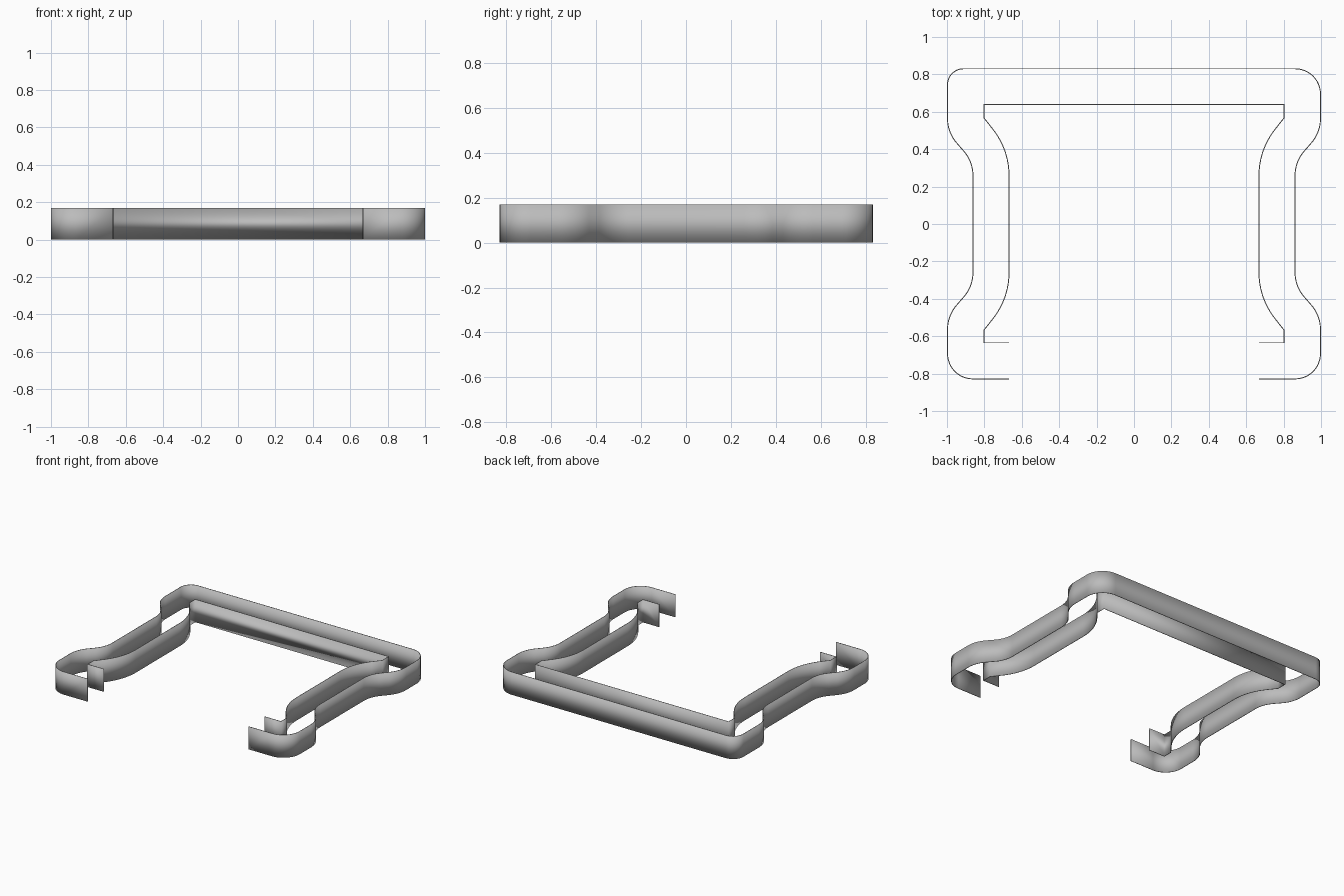
import bpy
import bmesh
from mathutils import Vector

HEIGHT = 0.17
THICKNESS = 0.005

if "Cube" in bpy.data.objects:
    bpy.data.objects.remove(bpy.data.objects["Cube"], do_unlink=True)

# Single plain grey for all walls
grey = bpy.data.materials.new("plain grey")
grey.use_nodes = True
grey.diffuse_color = (0.5, 0.5, 0.5, 1)
grey.node_tree.nodes["Principled BSDF"].inputs["Base Color"].default_value = (0.5, 0.5, 0.5, 1)


def rounded_path(corners, steps=12):
    """Turn (x, y, radius) corners into a polyline with circular fillets."""
    path = []
    for i, (x, y, radius) in enumerate(corners):
        p = Vector((x, y))
        if radius == 0:
            path.append(p)
            continue
        a = (Vector(corners[i - 1][:2]) - p).normalized()
        b = (Vector(corners[i + 1][:2]) - p).normalized()
        half = a.angle(b) / 2
        from math import sin, tan
        centre = p + (a + b).normalized() * radius / sin(half)
        start = p + a * radius / tan(half) - centre
        end = p + b * radius / tan(half) - centre
        sweep = start.angle(end)
        for k in range(steps + 1):
            t = k / steps
            arm = start * sin((1 - t) * sweep) + end * sin(t * sweep)
            path.append(centre + arm / sin(sweep))
    return path


def wall(name, path):
    """Extrude a plan path upward into a thin standing wall."""
    bm = bmesh.new()
    low = [bm.verts.new((p.x, p.y, 0)) for p in path]
    high = [bm.verts.new((p.x, p.y, HEIGHT)) for p in path]
    for i in range(len(path) - 1):
        bm.faces.new((low[i], low[i + 1], high[i + 1], high[i]))
    mesh = bpy.data.meshes.new(name)
    bm.to_mesh(mesh)
    bm.free()
    mesh.materials.append(grey)
    obj = bpy.data.objects.new(name, mesh)
    bpy.context.collection.objects.link(obj)
    solid = obj.modifiers.new("Thickness", "SOLIDIFY")
    solid.thickness = THICKNESS
    solid.offset = 0
    solid.use_even_offset = True
    bpy.ops.object.select_all(action="DESELECT")
    obj.select_set(True)
    bpy.context.view_layer.objects.active = obj
    bpy.ops.object.shade_smooth_by_angle(angle=0.6)
    return obj


def both_sides(right_side, back_left_radius=None):
    """Mirror a side running front to back and join it across the back."""
    left_side = [(-x, y, r) for x, y, r in reversed(right_side)]
    if back_left_radius is not None:
        x, y, _ = left_side[0]
        left_side[0] = (x, y, back_left_radius)
    return rounded_path(right_side + left_side)


# Outer wall: rounded corners, waisted sides, open front; one back corner is tighter
outer_side = [
    (0.668, -0.828, 0), (0.997, -0.828, 0.135),
    (0.997, -0.49, 0.2), (0.861, -0.333, 0.2),
    (0.861, 0.333, 0.2), (0.997, 0.49, 0.2),
    (0.997, 0.83, 0.135),
]
wall("outer_wall", both_sides(outer_side, 0.085))

# Inner wall: square corners with the sides bowed inward
inner_side = [
    (0.668, -0.635, 0), (0.802, -0.635, 0),
    (0.802, -0.567, 0), (0.668, -0.397, 0.4),
    (0.668, 0.397, 0.4), (0.802, 0.567, 0),
    (0.802, 0.639, 0),
]
wall("inner_wall", both_sides(inner_side))
